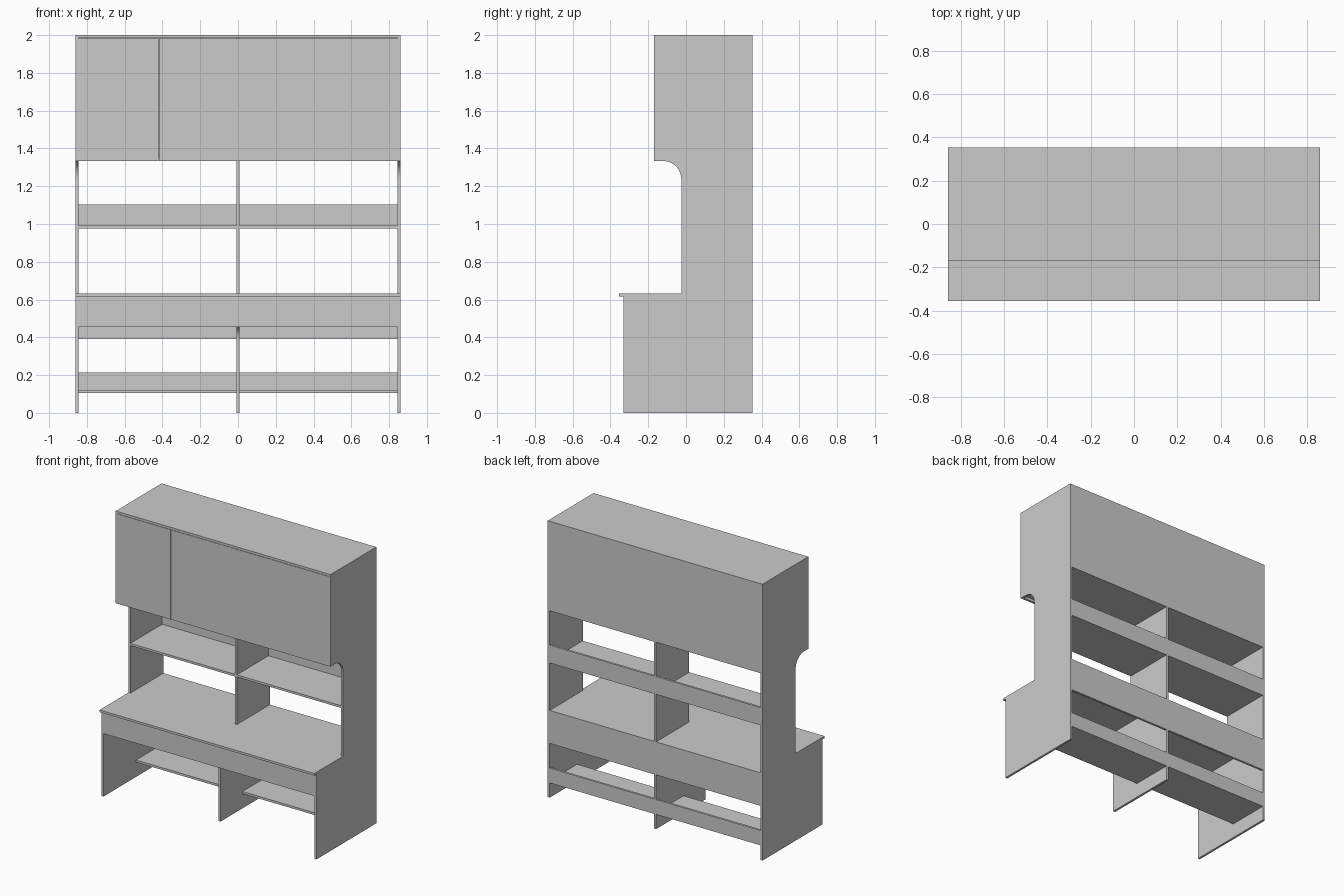
import bpy, bmesh
from math import sin, cos, pi

if "Cube" in bpy.data.objects:
    bpy.data.objects.remove(bpy.data.objects["Cube"])

T = 0.016            # board thickness
W, BACK = 0.86, 0.353
IN = W - T           # inner face of the side panels


def prism(name, pts, axis, lo, hi):
    """Extrude a closed profile: axis 'x' takes (y, z) points, axis 'z' takes (x, y)."""
    bm = bmesh.new()
    co = [(lo, a, b) if axis == 'x' else (a, b, lo) for a, b in pts]
    face = bm.faces.new([bm.verts.new(c) for c in co])
    ext = bmesh.ops.extrude_face_region(bm, geom=[face])
    move = (hi - lo, 0, 0) if axis == 'x' else (0, 0, hi - lo)
    bmesh.ops.translate(bm, vec=move, verts=[v for v in ext['geom'] if isinstance(v, bmesh.types.BMVert)])
    bmesh.ops.recalc_face_normals(bm, faces=bm.faces)
    me = bpy.data.meshes.new(name)
    bm.to_mesh(me)
    bm.free()
    ob = bpy.data.objects.new(name, me)
    bpy.context.collection.objects.link(ob)
    return ob


def board(name, x0, x1, y0, y1, z0, z1):
    return prism(name, [(x0, y0), (x1, y0), (x1, y1), (x0, y1)], 'z', z0, z1)


def cove(y, z, r, n=12):
    """Concave quarter arc from the underside (y - r, z) to the upright (y, z - r)."""
    return [(y - r + r * sin(i / n * pi / 2), z - r + r * cos(i / n * pi / 2)) for i in range(n + 1)]


# Side panels with a stepped, coved front
side = [(BACK, 0), (BACK, 2 - T), (-0.17, 2 - T), (-0.17, 1.333)]
side += cove(-0.025, 1.333, 0.095) + [(-0.025, 0.615), (-0.332, 0.615), (-0.332, 0)]
for label, x in (("left", -W), ("right", IN)):
    prism(label + "_side_panel", side, 'x', x, x + T)

# Worktop: full width in front, narrower between the sides
prism("worktop", [(-W, -0.355), (W, -0.355), (W, -0.025), (IN, -0.025),
                  (IN, BACK), (-IN, BACK), (-IN, -0.025), (-W, -0.025)], 'z', 0.615, 0.631)
board("front_apron", -IN, IN, -0.332, -0.332 + T, 0.455, 0.615)

# Centre dividers
lower = [(BACK, 0), (BACK, 0.615), (-0.316, 0.615), (-0.316, 0.455)]
lower += cove(-0.21, 0.455, 0.06) + [(-0.21, 0)]
prism("lower_divider", lower, 'x', -T / 2, T / 2)
board("upper_divider", -T / 2, T / 2, -0.025, BACK, 0.631, 1.352)
board("cabinet_divider", -T / 2, T / 2, -0.154, BACK - T, 1.368, 2 - T)

# Shelves on both sides of the dividers
for label, x0, x1 in (("left", -IN, -T / 2), ("right", T / 2, IN)):
    board(label + "_upper_shelf", x0, x1, -0.025, BACK - T, 0.975, 0.991)
    board(label + "_lower_shelf", x0, x1, 0.04, BACK - T, 0.106, 0.122)

# Back rails and cabinet back
for name, z0, z1 in (("lower_back_rail", 0.106, 0.213), ("middle_back_rail", 0.392, 0.615),
                     ("upper_back_rail", 0.975, 1.103), ("cabinet_back", 1.352, 2 - T)):
    board(name, -IN, IN, BACK - T, BACK, z0, z1)

# Closed wall cabinet
board("cabinet_top", -W, W, -0.17, BACK, 2 - T, 2)
board("cabinet_bottom", -IN, IN, -0.154, BACK - T, 1.352, 1.368)
board("small_door", -IN, -0.421, -0.17, -0.154, 1.333, 1.982)
board("large_door", -0.418, IN, -0.17, -0.154, 1.333, 1.982)
